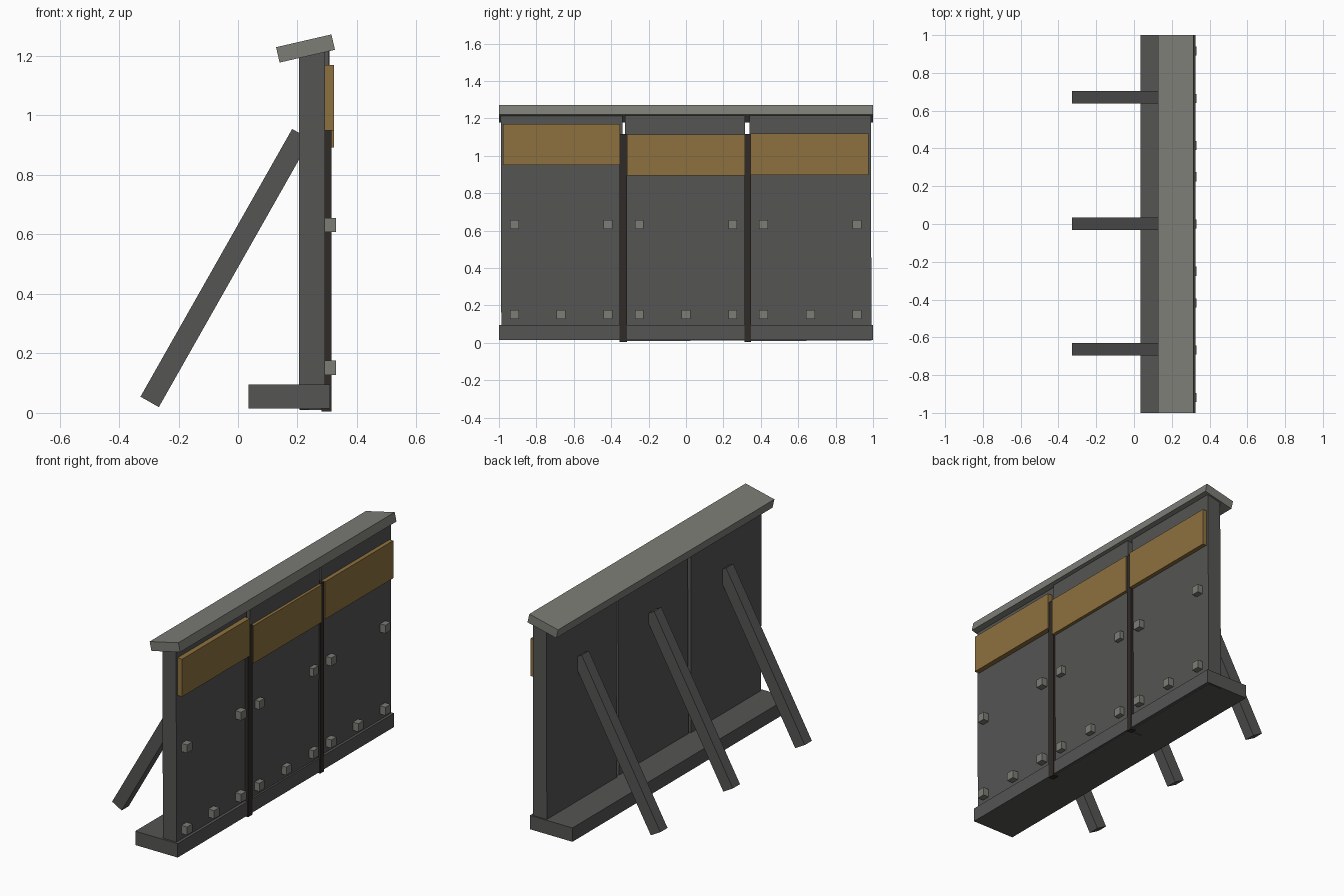
import bpy
import bmesh
from math import radians, atan2
from mathutils import Matrix, Vector, Euler

if "Cube" in bpy.data.objects:
    bpy.data.objects.remove(bpy.data.objects["Cube"])


def material(name, rgb):
    m = bpy.data.materials.new(name)
    m.diffuse_color = (*rgb, 1)
    m.use_nodes = True
    m.node_tree.nodes["Principled BSDF"].inputs["Base Color"].default_value = m.diffuse_color
    return m


CONCRETE = material("dark_concrete", (0.09, 0.09, 0.088))
CAP = material("light_concrete", (0.2, 0.205, 0.18))
STRIPE = material("ochre_paint", (0.27, 0.165, 0.05))
RUBBER = material("dark_joint", (0.03, 0.024, 0.022))


def box(name, centre, size, mat, rot=(0, 0, 0)):
    """Box with given centre, full size and rotation in degrees."""
    bm = bmesh.new()
    bmesh.ops.create_cube(bm, size=1, matrix=Matrix.Diagonal((*size, 1)))
    me = bpy.data.meshes.new(name)
    bm.to_mesh(me)
    bm.free()
    me.materials.append(mat)
    ob = bpy.data.objects.new(name, me)
    ob.location = centre
    ob.rotation_euler = Euler([radians(a) for a in rot])
    bpy.context.collection.objects.link(ob)
    return ob


def span(name, x, y, z, mat):
    """Axis-aligned box from its (min, max) ranges."""
    return box(name, [(a + b) / 2 for a, b in (x, y, z)],
               [b - a for a, b in (x, y, z)], mat)


# Foot slab and tilted top cap
span("base", (0.035, 0.31), (-1, 1), (0.014, 0.095), CONCRETE)
box("cap", (0.227, 0, 1.225), (0.191, 2, 0.053), CAP, (0, -13, 0))

# Three wall panels, each set very slightly askew
panels = [
    ("left", -0.664, 0.249, 0.650, 0.631, (0.15, 0, 0)),
    ("middle", -0.004, 0.259, 0.640, 0.625, (0.1, 0.35, -0.2)),
    ("right", 0.666, 0.253, 0.648, 0.625, (0.15, 0.2, 0)),
]
for side, y, x, width, z, rot in panels:
    box(side + "_panel", (x, y, z), (0.088, width, 1.228), CONCRETE, rot)

# Painted warning bands near the top of each panel
for side, y, z in (("left", (-0.978, -0.352), (0.95, 1.17)),
                   ("middle", (-0.316, 0.316), (0.893, 1.113)),
                   ("right", (0.345, 0.975), (0.898, 1.118))):
    span(side + "_band", (0.285, 0.323), y, z, STRIPE)

# Joint strips covering the gaps between panels
for side, y in (("left", (-0.356, -0.316)), ("right", (0.313, 0.347))):
    span(side + "_joint_strip", (0.28, 0.314), y, (0.005, 1.117), RUBBER)

# Square bolts: three along the bottom, two at mid height of each panel
for side, y in (("left", -0.668), ("middle", 0), ("right", 0.665)):
    for z, offsets in ((0.152, (-0.25, 0, 0.25)), (0.632, (-0.25, 0.25))):
        for dy in offsets:
            box(side + "_bolt", (0.306, y + dy, z), (0.048,) * 3, CAP)

# Diagonal braces behind the wall
low, high = Vector((-0.297, 0, 0.037)), Vector((0.213, 0, 0.937))
axis = high - low
tilt = atan2(axis.x, axis.z) * 57.29578
for i, y in enumerate((-0.663, 0.002, 0.672)):
    mid = (low + high) / 2
    box(f"brace_{i + 1}", (mid.x, y, mid.z), (0.071, 0.066, axis.length),
        CONCRETE, (0, tilt, 0))
